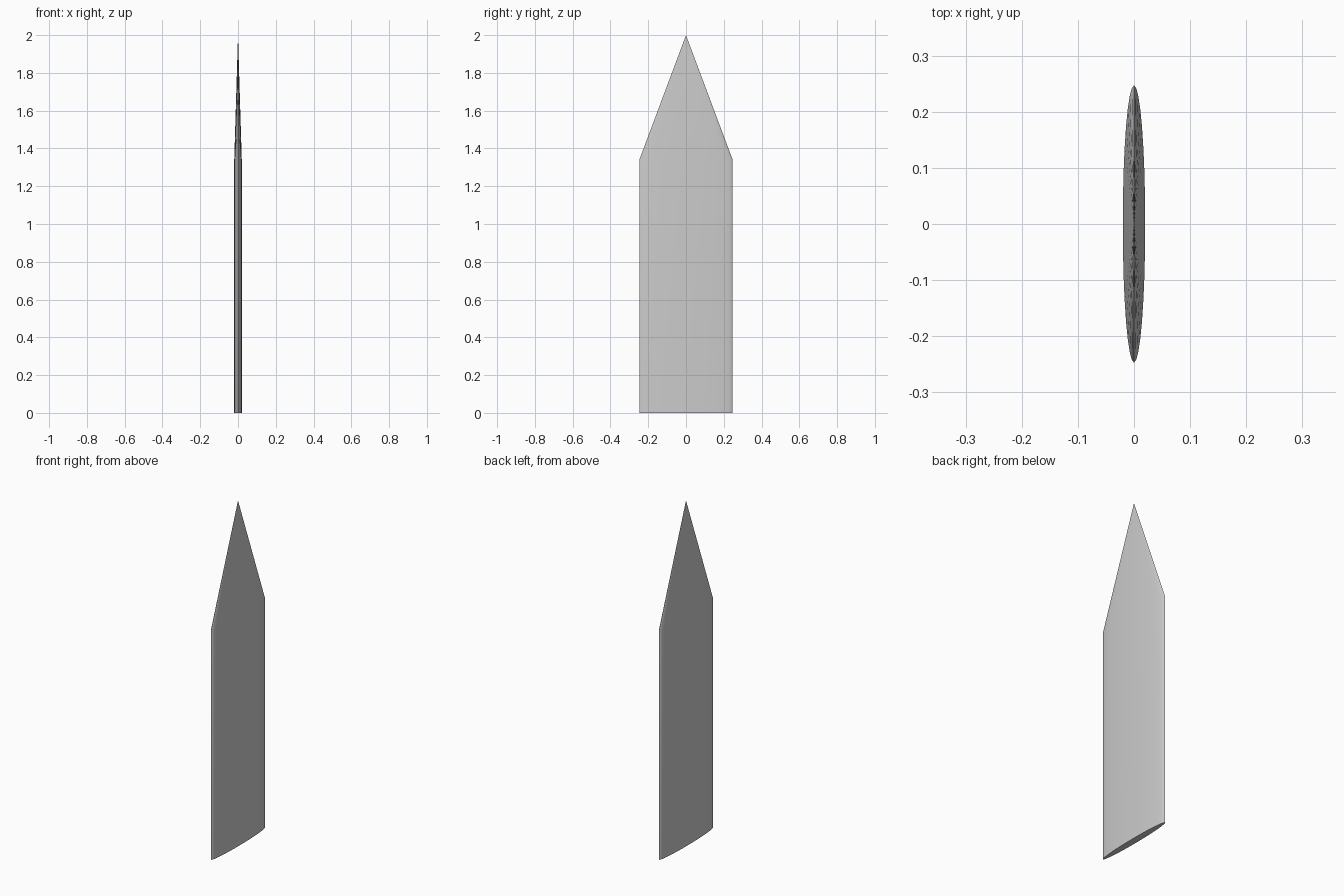
import bpy, bmesh
from math import sin, cos, tau

if "Cube" in bpy.data.objects:
    bpy.data.objects.remove(bpy.data.objects["Cube"])

SEGMENTS = 32
HALF_X, HALF_Y = 0.02, 0.247
SHOULDER_Z, TIP_Z = 1.34, 2.0

bm = bmesh.new()


def ellipse(z):
    return [bm.verts.new((HALF_X * cos(tau * i / SEGMENTS),
                          HALF_Y * sin(tau * i / SEGMENTS), z))
            for i in range(SEGMENTS)]


# Flattened shaft with a closed base, tapering to a point
base, shoulder = ellipse(0), ellipse(SHOULDER_Z)
tip = bm.verts.new((0, 0, TIP_Z))
bm.faces.new(base[::-1])
for i in range(SEGMENTS):
    j = (i + 1) % SEGMENTS
    bm.faces.new((base[i], base[j], shoulder[j], shoulder[i]))
    bm.faces.new((shoulder[i], shoulder[j], tip))

mesh = bpy.data.meshes.new("pointed_blade")
bm.to_mesh(mesh)
bm.free()
blade = bpy.data.objects.new("pointed_blade", mesh)
bpy.context.collection.objects.link(blade)

# Smooth sides, sharp base rim
bpy.context.view_layer.objects.active = blade
blade.select_set(True)
bpy.ops.object.shade_smooth_by_angle()
